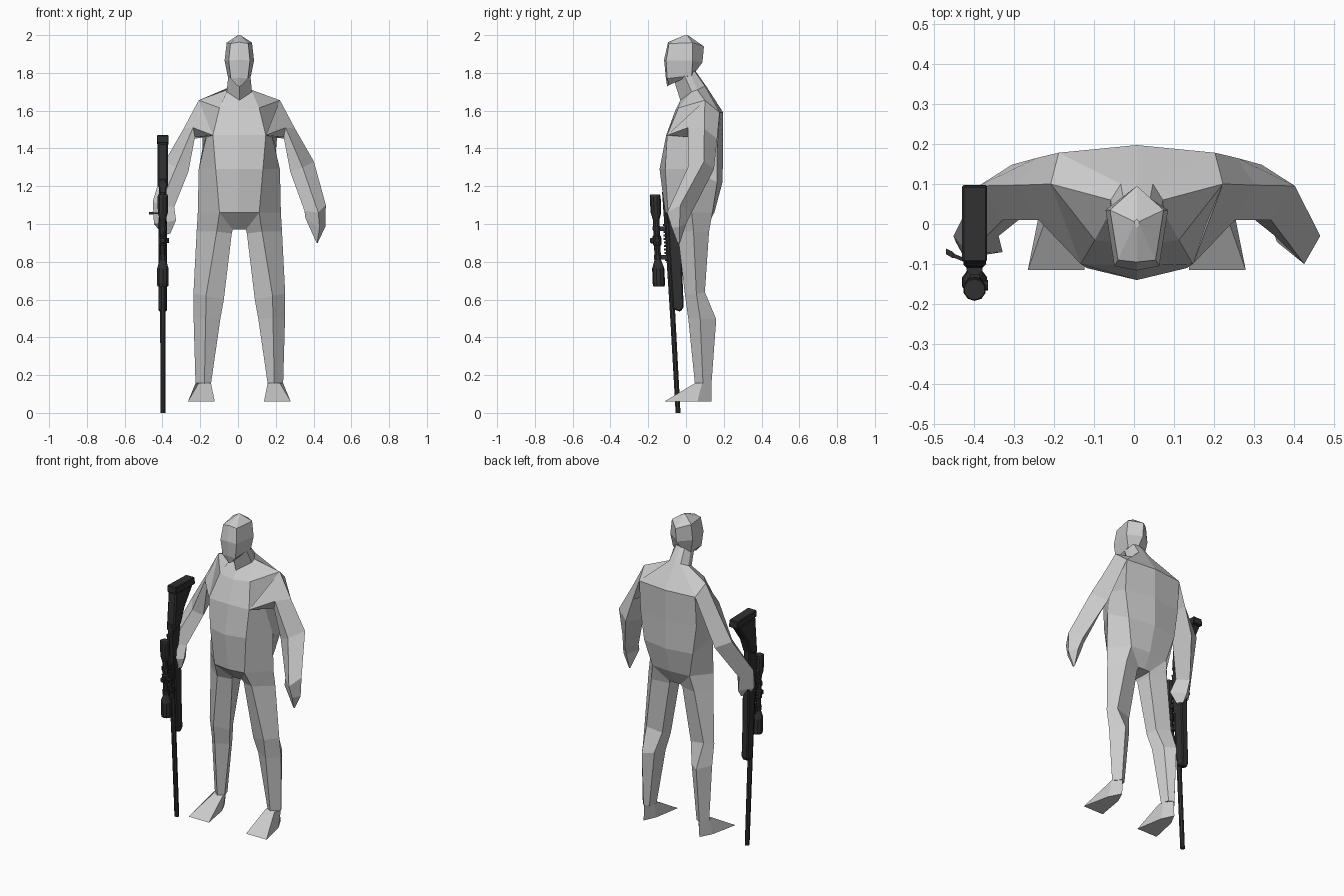
import bpy, bmesh, math

C = 0.007      # body centre line
GX = -0.398    # rifle centre line


def material(name, value):
    m = bpy.data.materials.new(name)
    m.diffuse_color = (value, value, value, 1)
    return m


GREY = material("light grey", 0.6)
BLACK = material("gunmetal black", 0.03)


def loft(name, rings, mat, dx=0.0, sx=1):
    """Skin a closed surface over rings of equal point count, capped at both ends."""
    bm = bmesh.new()
    vr = [[bm.verts.new((dx + sx * x, y, z)) for x, y, z in r] for r in rings]
    n = len(rings[0])
    for a, b in zip(vr, vr[1:]):
        for i in range(n):
            j = (i + 1) % n
            bm.faces.new((a[i], a[j], b[j], b[i]))
    bm.faces.new(vr[0])
    bm.faces.new(vr[-1])
    bmesh.ops.remove_doubles(bm, verts=bm.verts, dist=0.0005)
    bmesh.ops.recalc_face_normals(bm, faces=bm.faces)
    me = bpy.data.meshes.new(name)
    bm.to_mesh(me)
    bm.free()
    me.materials.append(mat)
    ob = bpy.data.objects.new(name, me)
    bpy.context.collection.objects.link(ob)
    return ob


def full(half):
    """Complete a half ring that starts and ends on the centre line."""
    return half + [(-x, y, z) for x, y, z in reversed(half[1:-1])]


def slab(name, outline, hw, bevel=0.0):
    """Side outline (y, z) extruded across x on the rifle centre line."""
    ob = loft(name, [[(s * hw, y, z) for y, z in outline] for s in (-1, 1)], BLACK, GX)
    if bevel:
        mod = ob.modifiers.new("soft edges", 'BEVEL')
        mod.width = bevel
        mod.segments = 1
    return ob


def tube(name, profile, axis, n=8):
    """Round part: (z, radius) profile around an axis y = axis(z)."""
    rings = [[(r * math.cos(2 * math.pi * (i + .5) / n),
               axis(z) + r * math.sin(2 * math.pi * (i + .5) / n), z)
              for i in range(n)] for z, r in profile]
    return loft(name, rings, BLACK, GX)


# torso: neck base, shoulders, armpit, belly, hips, crotch
neck_base = [(0, -.03, 1.655), (.067, .03, 1.70), (.065, .06, 1.71), (.04, .10, 1.73), (0, .107, 1.73)]
torso = [
    neck_base,
    [(0, -.055, 1.605), (.105, -.04, 1.615), (.215, .10, 1.655), (.195, .178, 1.59), (0, .197, 1.59)],
    [(0, -.105, 1.47), (.14, -.10, 1.47), (.175, .005, 1.46), (.195, .165, 1.40), (0, .197, 1.40)],
    [(0, -.14, 1.29), (.125, -.11, 1.29), (.215, .03, 1.29), (.17, .165, 1.22), (0, .193, 1.22)],
    [(0, -.11, 1.06), (.105, -.095, 1.06), (.22, .03, 1.06), (.13, .14, 1.06), (0, .15, 1.06)],
    [(0, -.02, .97), (.035, -.02, .97), (.04, .04, .97), (.04, .10, .97), (0, .10, .97)],
]
loft("torso", [full(r) for r in torso], GREY, C)

# neck
neck_top = [(0, -.06, 1.75), (.058, -.01, 1.79), (.055, .02, 1.80), (.03, .045, 1.81), (0, .05, 1.81)]
loft("neck", [full(neck_top), full(neck_base)], GREY, C)

# head: crown, brow, cheeks, jaw, chin
head = [
    [(0, -.01, 1.998), (.006, 0, 2.0), (.006, .006, 2.0), (0, .012, 1.998)],
    [(0, -.095, 1.963), (.047, -.09, 1.955), (.067, .035, 1.96), (0, .095, 1.94)],
    [(0, -.116, 1.87), (.056, -.105, 1.865), (.078, .035, 1.865), (0, .087, 1.855)],
    [(0, -.107, 1.775), (.045, -.10, 1.77), (.062, .03, 1.785), (0, .045, 1.80)],
    [(0, -.10, 1.728), (.015, -.09, 1.735), (.052, .01, 1.78), (0, .04, 1.795)],
]
loft("head", [full(r) for r in head], GREY, C)

# arms: outer, front, inner, back points per ring
upper_arm = [
    [(.215, .10, 1.655), (.14, -.10, 1.47), (.175, .005, 1.46), (.195, .178, 1.59)],
    [(.295, .097, 1.505), (.245, .01, 1.51), (.235, .015, 1.46), (.25, .165, 1.45)],
    [(.395, .095, 1.33), (.335, .01, 1.30), (.27, .03, 1.275), (.312, .148, 1.29)],
]
open_hand = [
    [(.458, -.03, 1.10), (.418, -.10, 1.06), (.345, -.03, 1.07), (.40, .03, 1.06)],
    [(.455, -.035, .985), (.425, -.075, .98), (.35, -.045, 1.03), (.41, .0, 1.0)],
    [(.415, -.035, .90), (.412, -.045, .90), (.408, -.04, .902), (.41, -.032, .90)],
]
grip_hand = [
    [(.458, -.03, 1.12), (.42, -.075, 1.10), (.345, -.03, 1.09), (.40, .03, 1.08)],
    [(.452, -.045, 1.0), (.43, -.085, 1.0), (.335, -.07, 1.02), (.385, .02, .99)],
    [(.41, -.05, .95), (.40, -.07, .94), (.365, -.05, .95), (.385, -.01, .945)],
]
loft("left_arm", upper_arm + open_hand, GREY, C, 1)
loft("right_arm", upper_arm + grip_hand, GREY, C, -1)

# legs: outer, front, inner, inner back, back points per ring
leg = [
    [(.22, .03, 1.06), (.105, -.095, 1.06), (.035, -.02, .97), (.04, .10, .97), (.13, .14, 1.06)],
    [(.226, .04, .96), (.12, -.045, .96), (.04, -.01, .95), (.045, .09, .95), (.15, .122, .96)],
    [(.243, .055, .63), (.176, -.005, .62), (.082, .025, .60), (.10, .085, .62), (.20, .10, .64)],
    [(.242, .075, .50), (.178, .012, .50), (.10, .05, .50), (.13, .12, .50), (.19, .16, .495)],
    [(.232, .09, .155), (.185, .047, .155), (.15, .07, .155), (.165, .12, .155), (.195, .135, .155)],
]
foot = [
    [(.232, .085, .157), (.215, .047, .157), (.15, .05, .157), (.152, .085, .157), (.19, .135, .157)],
    [(.235, .06, .06), (.272, -.115, .06), (.13, -.115, .06), (.16, .06, .06), (.195, .135, .06)],
]
for side, s in (("left", 1), ("right", -1)):
    loft(side + "_leg", leg, GREY, C, s)
    loft(side + "_foot", foot, GREY, C, s)


# rifle, muzzle down
def bore(z):
    return -.042 - .055 * z


def sight(z):
    return -.115 - .042 * z


tube("barrel", [(0, .014), (.5, .015), (.95, .019), (1.17, .022)], bore)
slab("butt_stock", [(-.09, 1.43), (.085, 1.425), (.0, 1.31), (-.035, 1.22), (-.11, 1.19)], .028, .008)
slab("butt_pad", [(-.095, 1.47), (.095, 1.465), (.098, 1.42), (-.095, 1.428)], .031, .004)
slab("grip", [(-.11, 1.24), (-.035, 1.24), (-.035, 1.10), (-.005, 1.03), (-.02, .98), (-.10, .98)], .02, .006)
slab("fore_end", [(-.098, 1.02), (-.025, 1.02), (-.02, .75), (-.012, .56), (-.03, .535), (-.07, .55)], .022, .006)

# toothed rail
slab("rail", [(-.112, 1.0), (-.095, 1.0), (-.083, .80), (-.10, .80)], .012)
for i in range(11):
    z = .805 + .0185 * i
    y = bore(z) - .017
    slab("rail_tooth", [(y - .009, z), (y, z), (y, z + .009), (y - .009, z + .009)], .014)

# scope with mounts and knobs
tube("scope", [(1.155, .026), (1.145, .029), (1.06, .028), (1.025, .018), (.94, .017), (.935, .023),
               (.89, .023), (.885, .017), (.81, .017), (.765, .032), (.685, .033), (.67, .030)], sight, 10)
for z in (.975, .825):
    tube("scope_ring", [(z - .012, .022), (z + .012, .022)], sight)
    slab("scope_mount", [(sight(z), z - .012), (bore(z), z - .012), (bore(z), z + .012), (sight(z), z + .012)], .012)
y = sight(.912)
slab("scope_knob", [(y - .036, .898), (y, .898), (y, .926), (y - .036, .926)], .013, .004)
loft("side_knob", [[(x, y + .013 * math.cos(a), .912 + .013 * math.sin(a))
                    for a in [k * math.pi / 4 for k in range(8)]] for x in (0, .034)], BLACK, GX)

# bolt handle
loft("bolt_handle", [[(x, cy + r * dy, 1.057 + r * dz) for dy, dz in ((-1, -1), (1, -1), (1, 1), (-1, 1))]
                     for x, cy, r in ((0, -.10, .005), (-.05, -.08, .005), (-.055, -.077, .008), (-.072, -.068, .007))],
     BLACK, GX)
